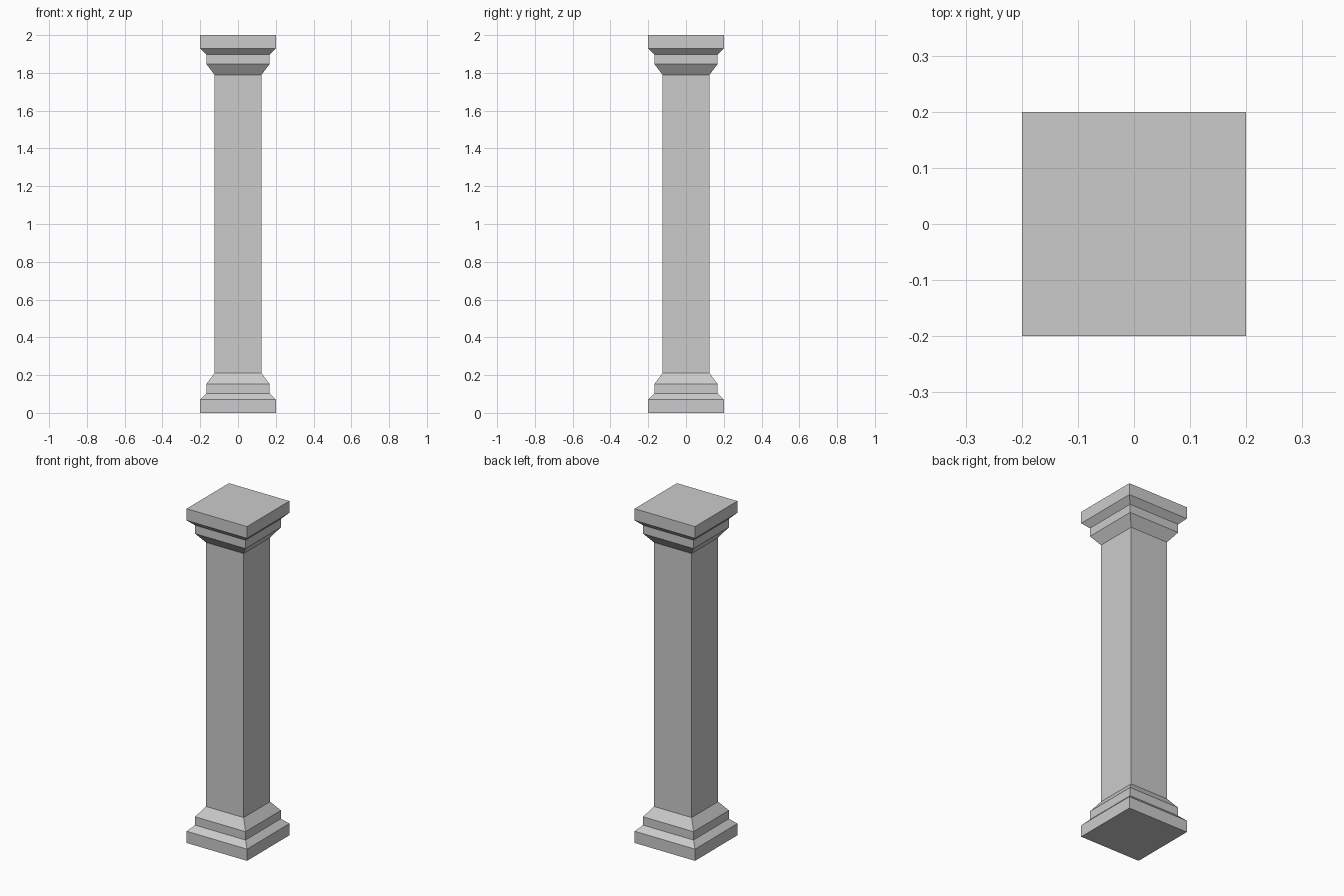
import bpy, bmesh

if "Cube" in bpy.data.objects:
    bpy.data.objects.remove(bpy.data.objects["Cube"])

HEIGHT = 2.0
SHAFT = 0.125

# Moulding profile of the foot: (half width, height)
MOULDING = [(0.20, 0.0), (0.20, 0.07), (0.167, 0.103), (0.167, 0.153), (SHAFT, 0.21)]


def square_loft(name, profile, cap_bottom=False, cap_top=False):
    """Stack square rings along z and bridge them with flat faces."""
    bm = bmesh.new()
    rings = [[bm.verts.new((sx * w, sy * w, z))
              for sx, sy in ((-1, -1), (1, -1), (1, 1), (-1, 1))]
             for w, z in profile]
    for low, high in zip(rings, rings[1:]):
        for i in range(4):
            j = (i + 1) % 4
            bm.faces.new((low[i], low[j], high[j], high[i]))
    if cap_bottom:
        bm.faces.new(rings[0][::-1])
    if cap_top:
        bm.faces.new(rings[-1])
    mesh = bpy.data.meshes.new(name)
    bm.to_mesh(mesh)
    bm.free()
    obj = bpy.data.objects.new(name, mesh)
    bpy.context.collection.objects.link(obj)
    return obj


# Stepped foot
square_loft("base", MOULDING, cap_bottom=True)

# Plain square shaft
foot_top = MOULDING[-1][1]
square_loft("shaft", [(SHAFT, foot_top), (SHAFT, HEIGHT - foot_top)])

# Capital: the foot moulding flipped upside down
square_loft("capital", [(w, HEIGHT - z) for w, z in reversed(MOULDING)], cap_top=True)
